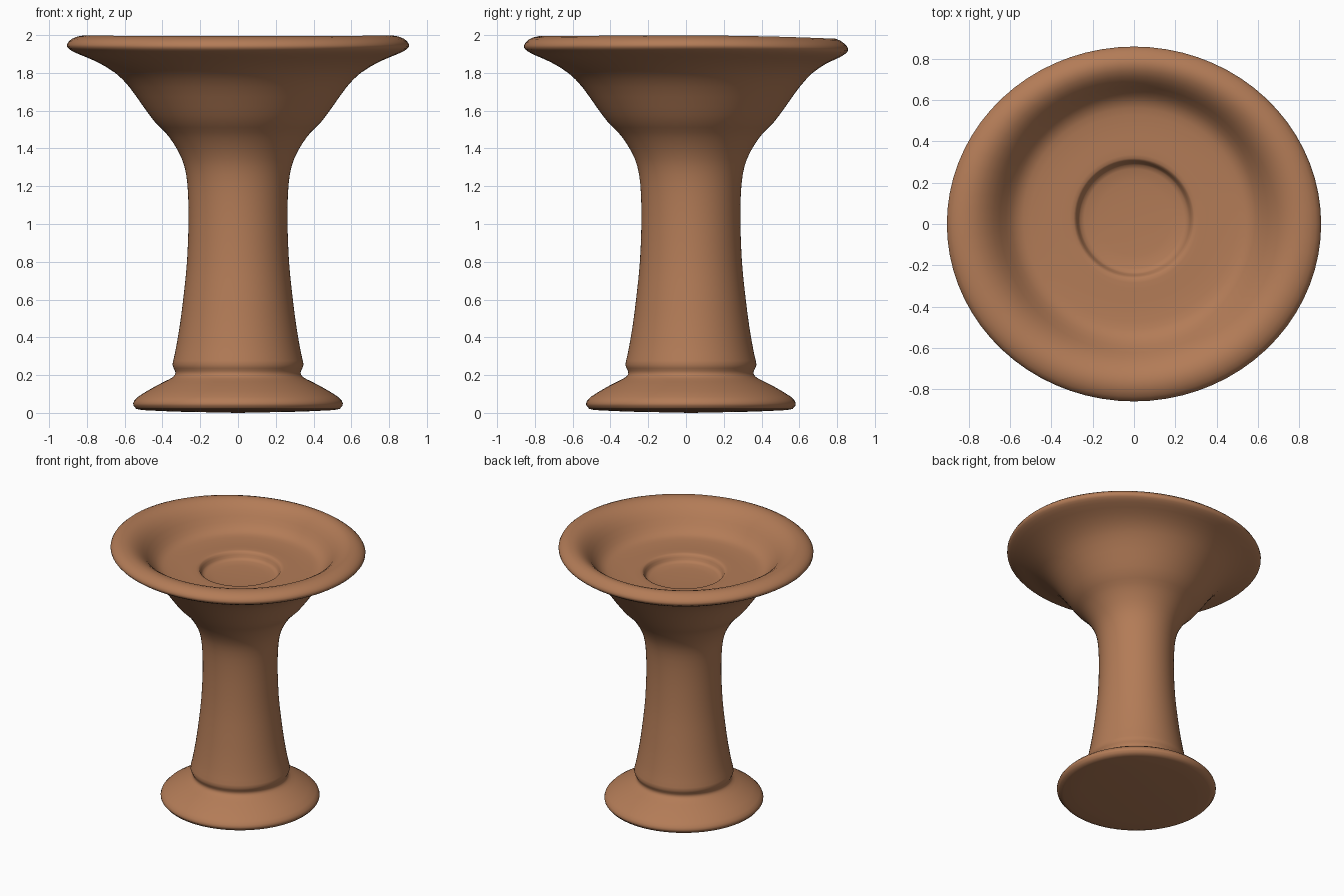
import bpy, bmesh, math
from mathutils import Vector

if "Cube" in bpy.data.objects:
    bpy.data.objects.remove(bpy.data.objects["Cube"])

SEG = 72

# Each point: radius, height. From underside, up the stem, over the rim, into the dish
profile = [
    (0.30, 0.006), (0.51, 0.015), (0.545, 0.03), (0.555, 0.05), (0.53, 0.085),
    (0.43, 0.145), (0.36, 0.18), (0.335, 0.20), (0.333, 0.222), (0.347, 0.255),
    (0.335, 0.31), (0.31, 0.45), (0.288, 0.62), (0.27, 0.80), (0.262, 1.00),
    (0.264, 1.15), (0.274, 1.26), (0.297, 1.345), (0.34, 1.425), (0.385, 1.485),
    (0.44, 1.54), (0.50, 1.62), (0.575, 1.725), (0.65, 1.80), (0.75, 1.86),
    (0.85, 1.902), (0.895, 1.927), (0.905, 1.95), (0.88, 1.98), (0.82, 1.998),
    (0.75, 1.985), (0.68, 1.935), (0.62, 1.86), (0.565, 1.81), (0.50, 1.795),
    (0.40, 1.79), (0.31, 1.79), (0.283, 1.782), (0.268, 1.75), (0.24, 1.732),
    (0.12, 1.725),
]


def smooth_profile(pts, steps=2):
    """Catmull-Rom curve through the profile points."""
    p = [Vector(q) for q in pts]
    p = [p[0]] + p + [p[-1]]
    out = []
    for i in range(1, len(p) - 2):
        a, b, c, d = p[i - 1:i + 3]
        for k in range(steps):
            t = k / steps
            out.append(0.5 * (2 * b + (c - a) * t + (2 * a - 5 * b + 4 * c - d) * t * t
                              + (3 * b - a - 3 * c + d) * t ** 3))
    return out + [p[-1]]


def place(r, z, ang):
    """Lathe point; the rim is slightly oval and dips at the back."""
    c, s = math.cos(ang), math.sin(ang)
    w = min(max((r - 0.60) / 0.28, 0), 1)          # 1 at the rim, 0 elsewhere
    dip = 0.022 * s * s if s > 0 else 0.005 * s * s
    return (r * c, r * s * (1 - 0.052 * w) + 0.026 * (1 - w), z - dip * w)


# Pedestal bowl: one turned solid
bm = bmesh.new()
rings = [[bm.verts.new(place(q.x, q.y, 2 * math.pi * i / SEG)) for i in range(SEG)]
         for q in smooth_profile(profile)]
for a, b in zip(rings, rings[1:]):
    for i in range(SEG):
        j = (i + 1) % SEG
        bm.faces.new((a[i], a[j], b[j], b[i]))

# Close the underside and the well floor
for ring, z in ((rings[0], 0.0), (rings[-1], 1.723)):
    centre = bm.verts.new((0, 0.026, z))
    for i in range(SEG):
        bm.faces.new((ring[i], ring[(i + 1) % SEG], centre))
bmesh.ops.recalc_face_normals(bm, faces=bm.faces)
for f in bm.faces:
    f.smooth = True

mesh = bpy.data.meshes.new("pedestal_bowl")
bm.to_mesh(mesh)
bm.free()
obj = bpy.data.objects.new("pedestal_bowl", mesh)
bpy.context.collection.objects.link(obj)

clay = bpy.data.materials.new("clay")
clay.diffuse_color = (0.45, 0.20, 0.095, 1)
clay.use_nodes = True
clay.node_tree.nodes["Principled BSDF"].inputs["Base Color"].default_value = clay.diffuse_color
mesh.materials.append(clay)
